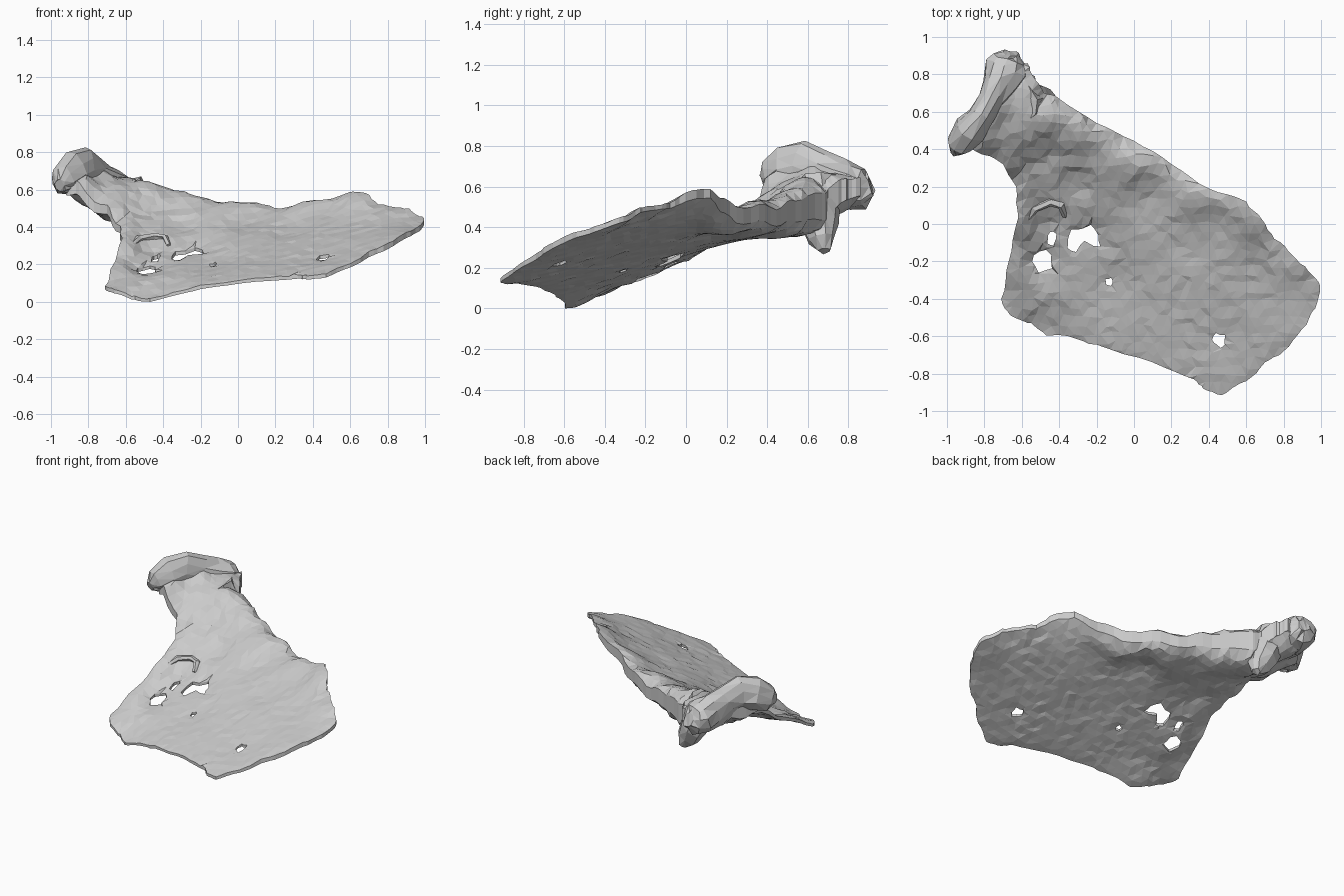
import bpy, bmesh, math, random
from mathutils import Vector
from mathutils.geometry import delaunay_2d_cdt

if "Cube" in bpy.data.objects:
    bpy.data.objects.remove(bpy.data.objects["Cube"])

random.seed(4)

# Plan outline of the bone plate
OUTLINE = [(-.85, .39), (-.92, .43), (-.92, .5), (-.82, .66), (-.76, .82), (-.66, .87), (-.57, .86),
           (-.53, .79), (-.48, .70), (-.40, .67), (-.2, .54), (0, .445), (.2, .32), (.4, .19), (.6, .12),
           (.68, .03), (.75, -.08), (.85, -.17), (.93, -.25), (.995, -.33), (.97, -.45), (.9, -.56),
           (.8, -.68), (.7, -.74), (.6, -.84), (.47, -.915), (.37, -.88), (.32, -.83), (.1, -.74), (-.2, -.645),
           (-.35, -.6), (-.47, -.595), (-.55, -.53), (-.66, -.49), (-.71, -.4), (-.67, -.2), (-.62, .03),
           (-.63, .2), (-.70, .32)]

# x, y, upper and lower height: edges and thick border
RIM = [(-.48, -.59, .025, 0), (-.71, -.42, .09, .06), (0, -.67, .135, .11), (.47, -.91, .165, .13),
       (.8, -.67, .33, .28), (1, -.35, .455, .41), (.85, -.17, .52, .48), (.64, .07, .61, .53),
       (.4, .17, .57, .44), (.25, .25, .52, .37), (0, .44, .52, .37), (-.03, .36, .56, .37),
       (-.28, .50, .61, .36), (-.22, .54, .57, .38), (-.5, .58, .67, .36), (-.42, .66, .62, .37),
       (-.62, .2, .43, .36), (-.62, .05, .36, .31), (-.67, -.2, .21, .17), (-.72, .34, .55, .46),
       (-.7, .5, .63, .43)]
# Inner dish, neck and head root
INNER = [(-.45, .3, .46, .35), (-.45, .15, .38, .34), (-.45, .03, .27, .24), (-.25, -.08, .265, .24),
         (-.13, -.31, .21, .185), (.45, -.62, .245, .22), (-.47, -.2, .175, .15), (.3, -.1, .385, .355),
         (.6, -.3, .395, .365), (.2, -.45, .25, .225), (-.3, .2, .38, .32), (.08, .12, .42, .38),
         (.45, 0, .47, .43), (-.2, .35, .51, .36), (-.85, .45, .72, .59), (-.62, .82, .66, .50),
         (-.78, .62, .74, .52), (-.6, .7, .68, .45)]
CONTROLS = RIM + INNER
HOLE = [(-.355, -.13), (-.31, -.15), (-.265, -.09), (-.18, -.12), (-.19, -.06), (-.23, -.005), (-.335, -.03)]
SMALL_HOLES = [(-.49, -.2, .06, .06), (-.44, -.08, .03, .042), (-.13, -.31, .026, .024), (.45, -.62, .043, .042)]


def plane(x, y):
    return .333 + .226 * x + .335 * y


def heights(x, y):
    # blend control heights as offsets from the mean blade plane
    total = top = low = 0
    for cx, cy, t, b in CONTROLS:
        w = ((x - cx) ** 2 + (y - cy) ** 2 + .002) ** -1.7
        p = plane(cx, cy)
        total += w
        top += w * (t - p)
        low += w * (b - p)
    base = plane(x, y)
    return base + top / total, base + low / total


def inside(x, y, poly):
    hit = False
    for (ax, ay), (bx, by) in zip(poly, poly[1:] + poly[:1]):
        if (ay > y) != (by > y) and x < (bx - ax) * (y - ay) / (by - ay) + ax:
            hit = not hit
    return hit


def roughen(poly, amount):
    # split every edge once with a small random offset
    out = []
    for a, b in zip(poly, poly[1:] + poly[:1]):
        out.append(a)
        out.append(((a[0] + b[0]) / 2 + random.uniform(-amount, amount),
                    (a[1] + b[1]) / 2 + random.uniform(-amount, amount)))
    return out


def finish(name, bm):
    bmesh.ops.recalc_face_normals(bm, faces=bm.faces[:])
    mesh = bpy.data.meshes.new(name)
    bm.to_mesh(mesh)
    bm.free()
    obj = bpy.data.objects.new(name, mesh)
    bpy.context.collection.objects.link(obj)
    return obj


def tube(name, rings, sides=9, jitter=.008):
    # loft through (x, y, z, side radius, upright radius)
    bm = bmesh.new()
    pts = [Vector(r[:3]) for r in rings]
    loops = []
    for i, r in enumerate(rings):
        d = (pts[min(i + 1, len(pts) - 1)] - pts[max(i - 1, 0)]).normalized()
        side = d.cross(Vector((0, 0, 1))).normalized()
        up = side.cross(d)
        loop = []
        for k in range(sides):
            a = math.tau * k / sides
            j = Vector([random.uniform(-jitter, jitter) for _ in range(3)])
            loop.append(bm.verts.new(pts[i] + side * r[3] * math.cos(a) + up * r[4] * math.sin(a) + j))
        loops.append(loop)
    for a, b in zip(loops, loops[1:]):
        for k in range(sides):
            n = (k + 1) % sides
            bm.faces.new((a[k], a[n], b[n], b[k]))
    bm.faces.new(loops[0])
    bm.faces.new(loops[-1])
    bmesh.ops.triangulate(bm, faces=bm.faces[:])
    return finish(name, bm)


# Blade: triangulated plan lifted to an upper and a lower sheet
outline = roughen(roughen(OUTLINE, .008), .006)
holes = [roughen(HOLE, .012)]
for cx, cy, rx, ry in SMALL_HOLES:
    ring = []
    for k in range(10):
        s = random.uniform(.6, 1.1)
        ring.append((cx + rx * s * math.cos(math.tau * k / 10), cy + ry * s * math.sin(math.tau * k / 10)))
    holes.append(ring)
points, edges = [], []
for poly in [outline] + holes:
    start = len(points)
    points += [Vector(p) for p in poly]
    edges += [(start + i, start + (i + 1) % len(poly)) for i in range(len(poly))]
step = .05
for i in range(-21, 22):
    for j in range(-22, 23):
        x = (i + .5 * (j % 2)) * step + random.uniform(-.014, .014)
        y = j * step * .9 + random.uniform(-.014, .014)
        if inside(x, y, outline) and min((Vector((x, y)) - p).length for p in points[:len(outline)]) > .022:
            points.append(Vector((x, y)))
verts, _, tris, *_ = delaunay_2d_cdt(points, edges, [], 0, 1e-5)
kept = []
for t in tris:
    c = sum((verts[i] for i in t), Vector((0, 0))) / len(t)
    if inside(c.x, c.y, outline) and not any(inside(c.x, c.y, h) for h in holes):
        kept.append(tuple(t))
directed = {(t[k], t[(k + 1) % len(t)]) for t in kept for k in range(len(t))}
border = {i for a, b in directed if (b, a) not in directed for i in (a, b)}
bm = bmesh.new()
upper, lower = {}, {}
for i in sorted({i for t in kept for i in t}):
    x, y = verts[i]
    top, low = heights(x, y)
    if i in border:
        # thin the sheet towards its edges
        mid, half = (top + low) / 2, (top - low) * .26
        top, low = mid + half + random.uniform(0, .006), mid - half
    else:
        top += random.uniform(-.002, .002)
    upper[i] = bm.verts.new((x, y, top))
    lower[i] = bm.verts.new((x, y, max(0, low)))
for t in kept:
    bm.faces.new([upper[i] for i in t])
    bm.faces.new([lower[i] for i in reversed(t)])
for a, b in directed:
    if (b, a) not in directed:
        bm.faces.new((upper[b], upper[a], lower[a], lower[b]))
soft = [s[i] for s in (upper, lower) for i in s if i not in border]
for _ in range(2):
    bmesh.ops.smooth_vert(bm, verts=soft, factor=.4, use_axis_z=True)
base = min(v.co.z for v in bm.verts)
for v in bm.verts:
    v.co.z -= base
finish("bone_blade", bm)

# Joint head: two knobs joined by a narrower ridge
tube("joint_head", [(-.95, .38, .62, .03, .035), (-.935, .425, .645, .07, .085), (-.88, .50, .685, .085, .115),
                    (-.82, .57, .705, .07, .12), (-.77, .65, .665, .065, .115), (-.725, .74, .62, .095, .12),
                    (-.685, .82, .595, .125, .12), (-.665, .88, .59, .095, .095), (-.655, .91, .60, .04, .05)], 11)

# Lower knob hanging under the neck
tube("lower_knob", [(-.62, .64, .62, .11, .12), (-.56, .655, .50, .10, .11), (-.52, .66, .42, .09, .09),
                    (-.48, .67, .34, .065, .07), (-.455, .68, .285, .03, .03)], 8)

# Thin raised arch over the hollow beside the neck
tube("hollow_rim", [(-.57, .02, .30, .012, .012), (-.53, .08, .34, .02, .015), (-.45, .115, .35, .022, .018),
                    (-.39, .10, .345, .02, .015), (-.37, .04, .30, .012, .012)], 6, .004)
